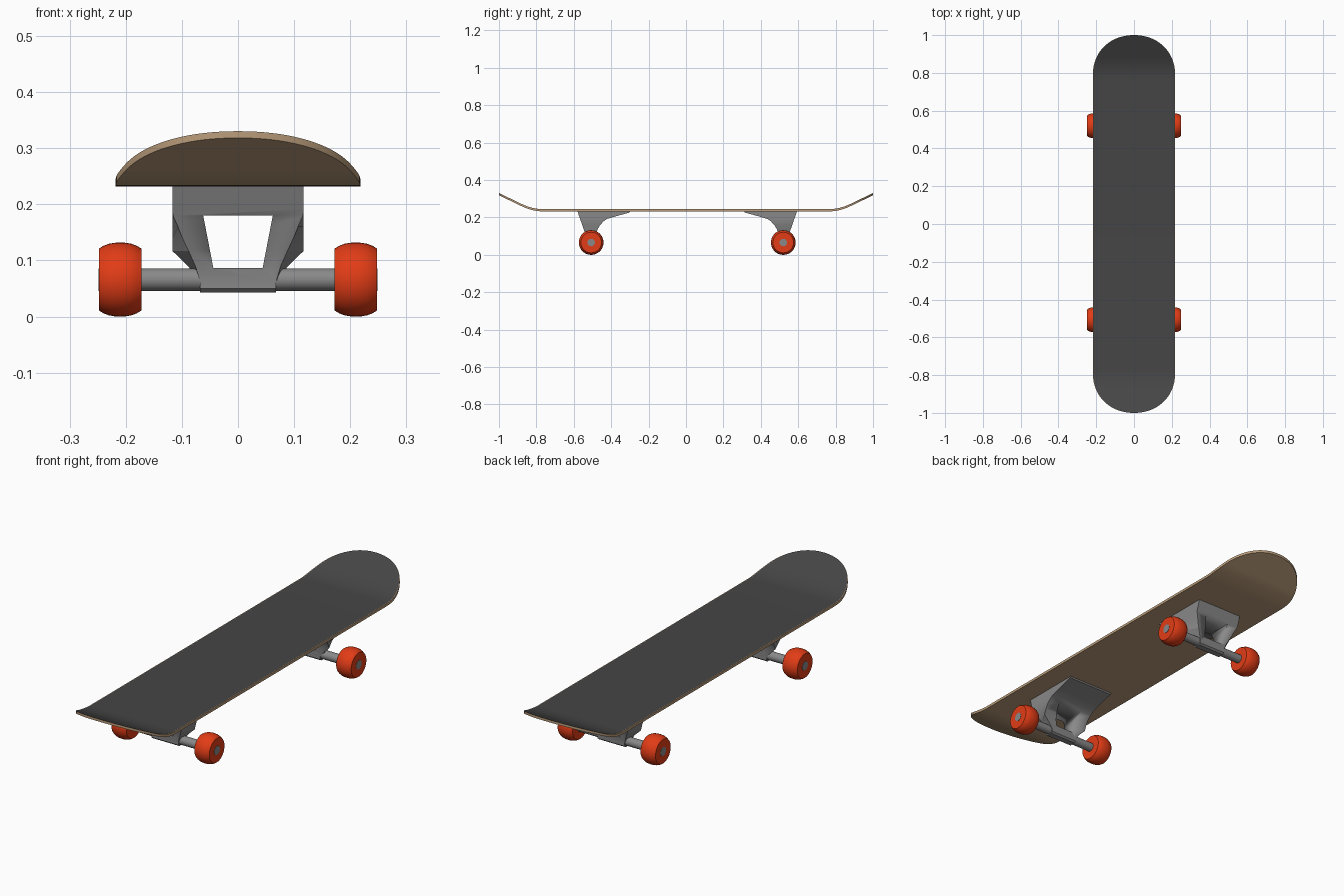
import bpy, bmesh, math

if "Cube" in bpy.data.objects:
    bpy.data.objects.remove(bpy.data.objects["Cube"])


def material(name, rgb):
    m = bpy.data.materials.new(name)
    m.diffuse_color = (*rgb, 1)
    m.use_nodes = True
    m.node_tree.nodes["Principled BSDF"].inputs["Base Color"].default_value = m.diffuse_color
    return m


WOOD = material("tan wood", (0.50, 0.34, 0.20))
GRIP = material("dark grip", (0.06, 0.06, 0.06))
METAL = material("grey metal", (0.25, 0.25, 0.25))
ORANGE = material("orange wheel", (0.76, 0.045, 0.008))


def finish(name, bm, mats, smooth=None):
    bmesh.ops.recalc_face_normals(bm, faces=bm.faces[:])
    me = bpy.data.meshes.new(name)
    bm.to_mesh(me)
    bm.free()
    ob = bpy.data.objects.new(name, me)
    bpy.context.collection.objects.link(ob)
    for m in mats:
        me.materials.append(m)
    if smooth:
        bpy.ops.object.select_all(action='DESELECT')
        bpy.context.view_layer.objects.active = ob
        ob.select_set(True)
        bpy.ops.object.shade_smooth_by_angle(angle=math.radians(smooth))
    return ob


def lathe(name, profile, mat, y, z=0.066, n=40):
    """Revolve (x, radius) points around an axis parallel to x."""
    bm = bmesh.new()
    rings = [[bm.verts.new((x, y + r * math.cos(2 * math.pi * i / n),
                            z + r * math.sin(2 * math.pi * i / n)))
              for i in range(n)] for x, r in profile]
    for a, b in zip(rings, rings[1:]):
        for i in range(n):
            j = (i + 1) % n
            bm.faces.new((a[i], a[j], b[j], b[i]))
    bm.faces.new(rings[0])
    bm.faces.new(rings[-1])
    return finish(name, bm, [mat], 35)


def loft(name, sections, mat):
    """Skin a stack of four-cornered sections."""
    bm = bmesh.new()
    rings = [[bm.verts.new(p) for p in s] for s in sections]
    for a, b in zip(rings, rings[1:]):
        for i in range(4):
            j = (i + 1) % 4
            bm.faces.new((a[i], a[j], b[j], b[i]))
    bm.faces.new(rings[0])
    bm.faces.new(rings[-1])
    return finish(name, bm, [mat], 20)


# Deck: straight middle, rounded ends kicked upward
def rise(y):
    d = max(0, abs(y) - 0.76)
    return 0.48 * (d * d / 0.24 if d < 0.12 else d - 0.06)


HALF_W, END = 0.218, 0.21
stations = []
for i in range(25):
    t = math.pi / 2 * i / 24
    stations.append((1 - END + END * math.sin(t) ** 0.95, HALF_W * max(0, math.cos(t)) ** 0.95))
stations = ([(-y, w) for y, w in reversed(stations)]
            + [(-0.775, HALF_W), (-0.76, HALF_W), (0, HALF_W), (0.76, HALF_W), (0.775, HALF_W)]
            + stations)
cols = [-1, -0.985, -0.6, -0.2, 0.2, 0.6, 0.985, 1]
bm = bmesh.new()
layers = [[[bm.verts.new((w * k, y, z + rise(y))) for k in cols] for y, w in stations]
          for z in (0.232, 0.244)]
last = len(cols) - 1
for li, grid in enumerate(layers):
    for a, b in zip(grid, grid[1:]):
        for c in range(last):
            f = bm.faces.new((a[c], a[c + 1], b[c + 1], b[c]))
            f.material_index = 1 if li and 0 < c < last - 1 else 0
for c in (0, last):
    for i in range(len(stations) - 1):
        lo, hi = layers
        bm.faces.new((lo[i][c], lo[i + 1][c], hi[i + 1][c], hi[i][c]))
bmesh.ops.remove_doubles(bm, verts=bm.verts[:], dist=0.0001)
finish("deck", bm, [WOOD, GRIP], 35)

# Trucks: hanger sections as (z, inner reach, outer reach, inner half width, outer half width)
HANGER = [(0.234, 0.210, 0.074, 0.117, 0.117), (0.226, 0.205, 0.071, 0.117, 0.117),
          (0.207, 0.135, 0.065, 0.117, 0.117), (0.192, 0.085, 0.059, 0.117, 0.117),
          (0.180, 0.067, 0.055, 0.117, 0.116), (0.160, 0.048, 0.048, 0.117, 0.107),
          (0.140, 0.036, 0.041, 0.117, 0.099), (0.117, 0.027, 0.033, 0.117, 0.088),
          (0.090, 0.023, 0.025, 0.089, 0.076), (0.063, 0.022, 0.022, 0.068, 0.068),
          (0.050, 0.022, 0.022, 0.068, 0.068), (0.043, 0.014, 0.014, 0.068, 0.068)]
WHEEL = [(0.172, 0.055), (0.180, 0.060), (0.190, 0.0638), (0.200, 0.0655), (0.210, 0.066),
         (0.220, 0.0655), (0.230, 0.0638), (0.240, 0.060), (0.248, 0.055)]

for end, s, cy in (("front", -1, -0.507), ("rear", 1, 0.52)):
    hanger = loft(end + "_hanger",
                  [[(-wi, cy - s * ui, z), (wi, cy - s * ui, z),
                    (wo, cy + s * uo, z), (-wo, cy + s * uo, z)]
                   for z, ui, uo, wi, wo in HANGER], METAL)
    # Tapered window cut through the hanger
    cutter = loft("window_cutter",
                  [[(-w, cy - 0.4, z), (w, cy - 0.4, z), (w, cy + 0.4, z), (-w, cy + 0.4, z)]
                   for z, w in ((0.087, 0.044), (0.180, 0.062))], METAL)
    cutter.hide_render = True
    mod = hanger.modifiers.new("window", 'BOOLEAN')
    mod.operation, mod.solver, mod.object = 'DIFFERENCE', 'EXACT', cutter
    bpy.context.view_layer.objects.active = hanger
    bpy.ops.object.modifier_apply(modifier=mod.name)
    bpy.data.objects.remove(cutter)

    # Axle and wheels
    lathe(end + "_axle", [(-0.249, 0.02), (0.249, 0.02)], METAL, cy)
    for side, m in (("left", -1), ("right", 1)):
        lathe(f"{end}_{side}_wheel", [(m * x, r) for x, r in WHEEL], ORANGE, cy)
